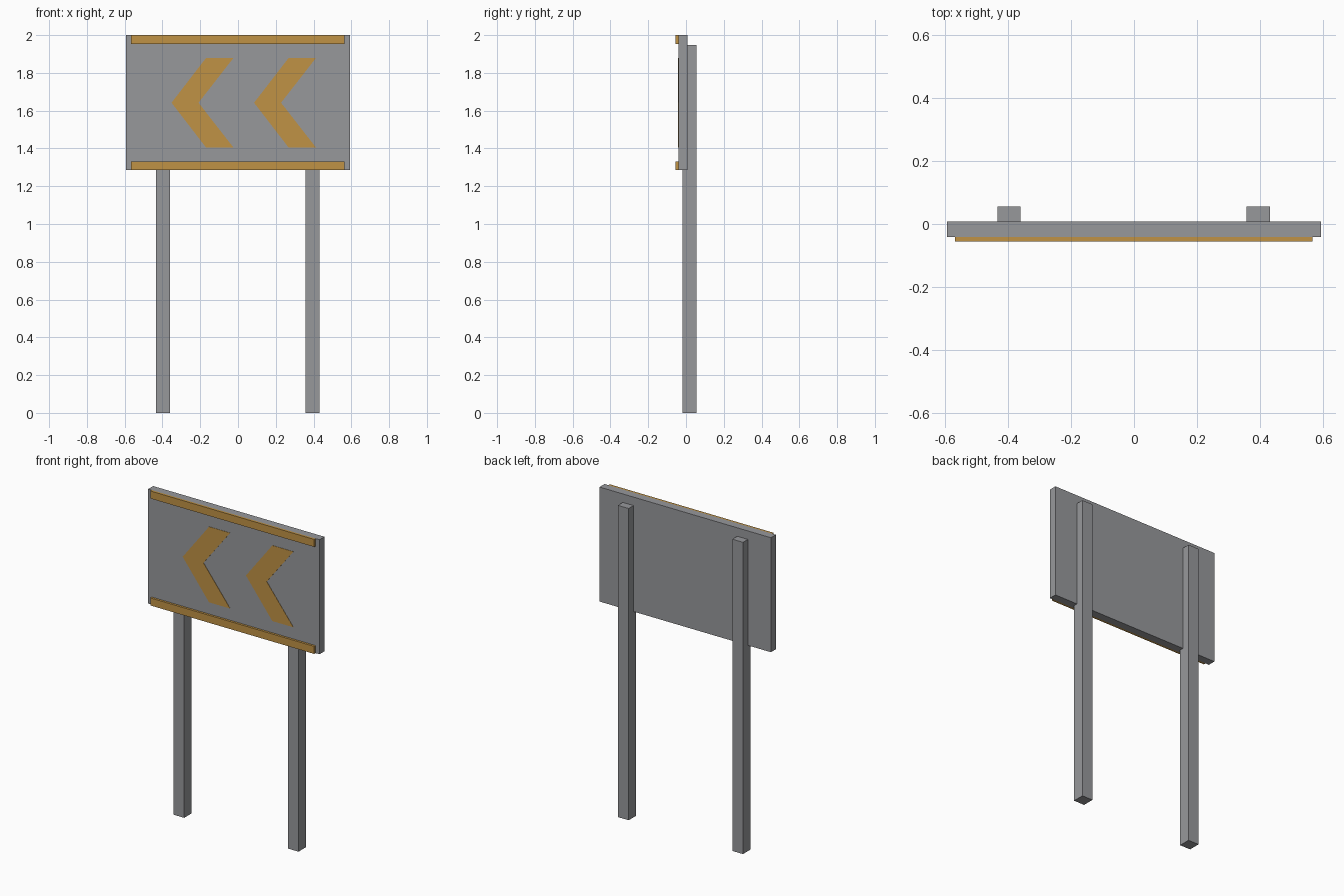
import bpy
import bmesh

if "Cube" in bpy.data.objects:
    bpy.data.objects.remove(bpy.data.objects["Cube"])


def material(name, rgb):
    m = bpy.data.materials.new(name)
    m.diffuse_color = (*rgb, 1.0)
    m.use_nodes = True
    m.node_tree.nodes["Principled BSDF"].inputs["Base Color"].default_value = m.diffuse_color
    return m


grey = material("grey metal", (0.31, 0.315, 0.33))
amber = material("amber", (0.53, 0.29, 0.06))


def finish(name, bm, mat):
    bmesh.ops.recalc_face_normals(bm, faces=bm.faces)
    mesh = bpy.data.meshes.new(name)
    bm.to_mesh(mesh)
    bm.free()
    mesh.materials.append(mat)
    obj = bpy.data.objects.new(name, mesh)
    bpy.context.collection.objects.link(obj)
    return obj


def box(name, x, y, z, mat):
    """Box from (min, max) ranges."""
    bm = bmesh.new()
    bmesh.ops.create_cube(bm, size=1)
    for v in bm.verts:
        v.co = [r[0] if c < 0 else r[1] for c, r in zip(v.co, (x, y, z))]
    return finish(name, bm, mat)


def plate(name, outline, y_front, y_back, mat):
    """Extrude an x/z outline along y."""
    bm = bmesh.new()
    face = bm.faces.new([bm.verts.new((x, y_front, z)) for x, z in outline])
    ext = bmesh.ops.extrude_face_region(bm, geom=[face])["geom"]
    for v in ext:
        if isinstance(v, bmesh.types.BMVert):
            v.co.y = y_back
    return finish(name, bm, mat)


FRONT = -0.041  # front plane of the panel

# Sign panel
box("sign_panel", (-0.592, 0.592), (FRONT, 0.008), (1.285, 2.0), grey)

# Raised strips along the top and bottom edges
for name, z in (("top_strip", (1.953, 2.0)), ("bottom_strip", (1.285, 1.332))):
    box(name, (-0.567, 0.565), (-0.055, FRONT), z, amber)

# Square posts, running up behind the panel
for name, x in (("left_post", -0.396), ("right_post", 0.394)):
    box(name, (x - 0.037, x + 0.037), (-0.018, 0.056), (0.0, 1.947), grey)

# Thin chevrons pointing left
chevron = [(-0.352, 1.642), (-0.17, 1.878), (-0.025, 1.878),
           (-0.209, 1.642), (-0.025, 1.406), (-0.17, 1.406)]
for name, dx in (("left_chevron", 0.0), ("right_chevron", 0.437)):
    plate(name, [(x + dx, z) for x, z in chevron], FRONT - 0.002, FRONT, amber)
